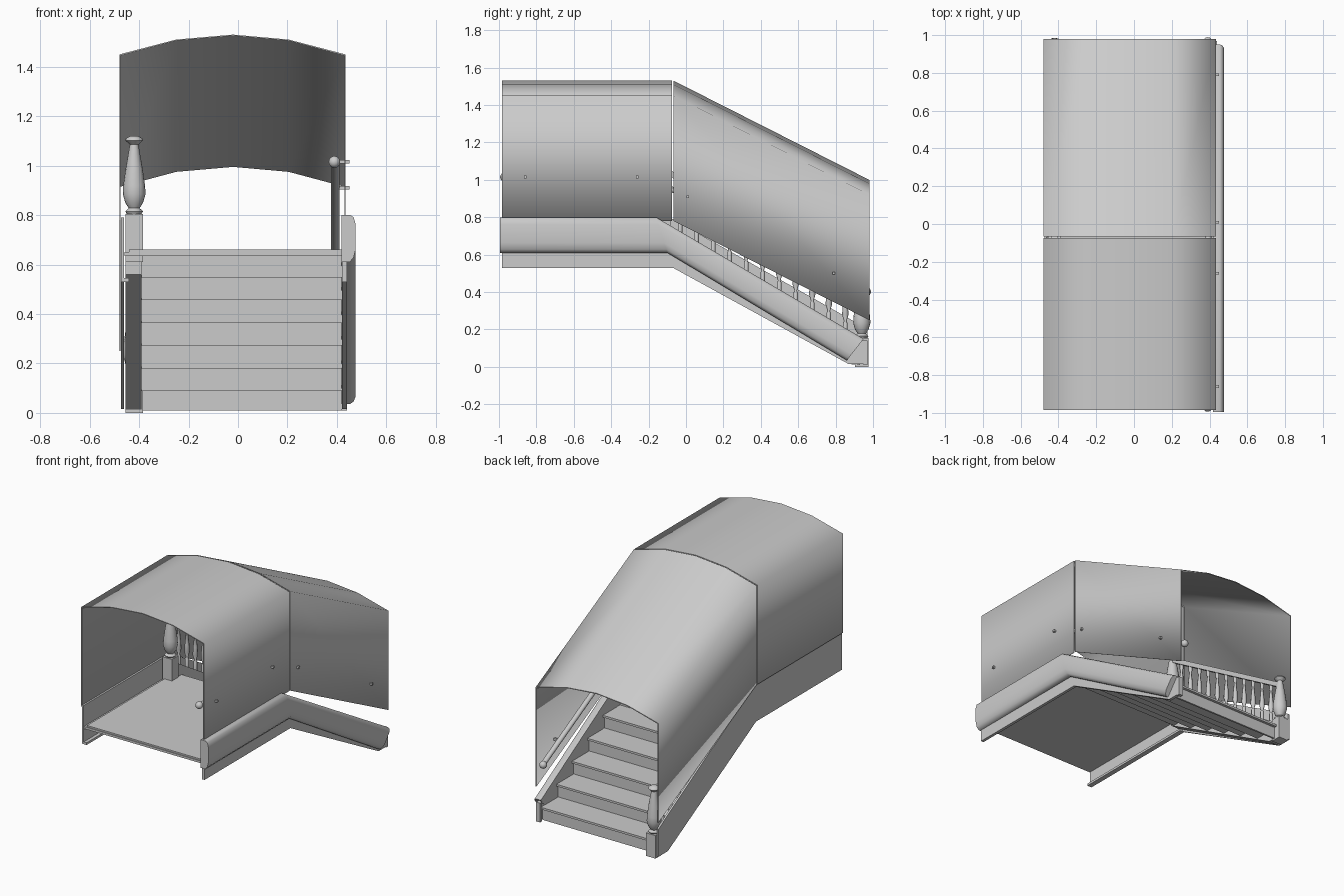
import bpy
import bmesh
from math import cos, sin, tau, radians

cube = bpy.data.objects.get("Cube")
if cube:
    bpy.data.objects.remove(cube)

grey = bpy.data.materials.new("plain grey")
grey.use_nodes = True
TONE = (0.6, 0.6, 0.6, 1)
grey.diffuse_color = TONE
grey.node_tree.nodes["Principled BSDF"].inputs["Base Color"].default_value = TONE


def finish(name, bm, angle=None):
    bmesh.ops.recalc_face_normals(bm, faces=bm.faces)
    mesh = bpy.data.meshes.new(name)
    bm.to_mesh(mesh)
    bm.free()
    mesh.materials.append(grey)
    obj = bpy.data.objects.new(name, mesh)
    bpy.context.collection.objects.link(obj)
    if angle:
        bpy.ops.object.select_all(action='DESELECT')
        obj.select_set(True)
        bpy.context.view_layer.objects.active = obj
        bpy.ops.object.shade_smooth_by_angle(angle=radians(angle))
    return obj


def sweep(name, profile, stations, angle=None, soft=False):
    """Loft an (x, t) profile; each station gives (y, z) at t=0 and at t=1."""
    bm = bmesh.new()
    rings = [[bm.verts.new((x, yb + (yt - yb) * t, zb + (zt - zb) * t)) for x, t in profile]
             for yb, zb, yt, zt in stations]
    n = len(profile)
    for a, b in zip(rings, rings[1:]):
        for i in range(n):
            face = bm.faces.new((a[i], a[(i + 1) % n], b[(i + 1) % n], b[i]))
            face.smooth = soft
    for ring in (rings[0], rings[-1]):
        cap = bm.faces.new(ring)
        for edge in cap.edges:
            edge.smooth = False
    return finish(name, bm, angle)


def bar(x0, x1):
    return [(x0, 0), (x1, 0), (x1, 1), (x0, 1)]


def upright(y, z0, z1):
    return (y, z0, y, z1)


def box(name, x0, x1, y0, y1, z0, z1):
    return sweep(name, bar(x0, x1), [upright(y0, z0, z1), upright(y1, z0, z1)])


def turned(name, x, y, z, profile, sides):
    bm = bmesh.new()
    rings = [[bm.verts.new((x + r * cos(tau * k / sides), y + r * sin(tau * k / sides), z + h))
              for k in range(sides)] for r, h in profile]
    for a, b in zip(rings, rings[1:]):
        for k in range(sides):
            j = (k + 1) % sides
            bm.faces.new((a[k], a[j], b[j], b[k]))
    bm.faces.new(rings[0])
    bm.faces.new(rings[-1])
    return finish(name, bm, 50)


# Canopy: thin arched shell, level over the landing and sloping over the stairs
WALL, RISE, T = 0.78, 0.75, 0.005
arch = [(-0.48, 0.78), (-0.48, 1.45), (-0.25, 1.51), (-0.02, 1.53),
        (0.205, 1.51), (0.435, 1.45), (0.435, 0.78)]
outer = [(x, (z - WALL) / RISE) for x, z in arch]
inner = [(x + (T if x < -0.3 else -T if x > 0.3 else 0), t - (T / RISE if t > 0 else 0))
         for x, t in reversed(outer)]
shell = outer + inner
sweep("landing_canopy", shell,
      [upright(-0.985, WALL, WALL + RISE), upright(-0.074, WALL, WALL + RISE)], soft=True)
sweep("stair_canopy", shell,
      [upright(-0.066, WALL, WALL + RISE), upright(0.98, 0.25, 0.25 + RISE)], soft=True)

# Landing floor with a layered edge
box("landing_floor", -0.46, 0.44, -0.985, -0.06, 0.635, 0.65)
box("landing_top_board", -0.44, 0.44, -0.98, -0.045, 0.65, 0.66)

# Steps: thin risers and treads with a nosing
STEPS, RUN, STEP_H, FOOT = 7, 0.165, 0.092, 0.93
for i in range(STEPS):
    y, z = FOOT - RUN * i, 0.01 + STEP_H * i
    box("riser", -0.39, 0.42, y - 0.012, y, z, z + STEP_H)
    if i < STEPS - 1:
        box("tread", -0.39, 0.42, y - RUN - 0.012, y + 0.018, z + STEP_H - 0.014, z + STEP_H)

# Rounded side cover on the wall side, with a thin plate below it
cover = [(0.418, 0), (0.452, 0), (0.468, 0.1), (0.476, 0.28), (0.476, 0.8),
         (0.468, 0.95), (0.455, 1), (0.418, 1)]
sweep("side_cover", cover,
      [upright(-0.995, 0.61, 0.80), (-0.1, 0.61, -0.16, 0.80), (0.86, 0.035, 0.95, 0.15)], 60)
plate = [upright(-0.985, 0.53, 0.66), upright(-0.07, 0.53, 0.66),
         upright(0.87, 0.015, 0.16), upright(0.95, 0.015, 0.14)]
sweep("wall_side_plate", bar(0.42, 0.44), plate)
box("wall_side_foot", 0.41, 0.44, 0.95, 0.97, 0.01, 0.14)

# Skirt and curb on the balustrade side
sweep("outer_skirt", bar(-0.474, -0.462),
      [upright(-0.985, 0.53, 0.79), upright(-0.07, 0.53, 0.79),
       upright(0.87, 0.015, 0.26), upright(0.97, 0.015, 0.2)])
box("skirt_ledge", -0.474, -0.44, -0.985, -0.07, 0.53, 0.545)
sweep("baluster_curb", bar(-0.455, -0.39),
      [upright(-0.1, 0.56, 0.76), upright(0.87, 0.015, 0.17), upright(0.95, 0.01, 0.12)])

# Newel posts: square block with a turned top
newel = [(0.03, 0.155), (0.036, 0.165), (0.022, 0.178), (0.036, 0.2), (0.046, 0.235),
         (0.044, 0.27), (0.034, 0.34), (0.02, 0.42), (0.017, 0.435), (0.036, 0.452),
         (0.034, 0.46), (0.015, 0.47)]
TOP_Y, TOP_Z, LOW_Y = -0.12, 0.65, 0.94
for where, y, z, drop in (("top", TOP_Y, TOP_Z, 0.04), ("bottom", LOW_Y, 0, 0)):
    turned(where + "_newel", -0.42, y, z, newel, 16)
    box(where + "_newel_block", -0.456, -0.384, y - 0.036, y + 0.036, z - drop, z + 0.155)

# Balustrade between the newels
sweep("baluster_rail", bar(-0.437, -0.403),
      [upright(TOP_Y, TOP_Z + 0.39, TOP_Z + 0.425), upright(LOW_Y, 0.39, 0.425)])
spindle = [(0.012, 0.1), (0.012, 0.18), (0.007, 0.19), (0.017, 0.225), (0.014, 0.28),
           (0.007, 0.35), (0.012, 0.36), (0.012, 0.4)]
COUNT = 11
for i in range(COUNT):
    f = (i + 1) / (COUNT + 1)
    turned("baluster", -0.42, TOP_Y + (LOW_Y - TOP_Y) * f, TOP_Z * (1 - f), spindle, 8)

# Wall handrail with a ball at each end
rail = [(0.393 + 0.017 * cos(tau * k / 10), 0.5 + 0.5 * sin(tau * k / 10)) for k in range(10)]
sweep("wall_handrail", rail,
      [upright(-0.98, 1.0, 1.03), (-0.204, 1.0, -0.196, 1.03), (0.962, 0.388, 0.976, 0.415)], 50)
for y, z in ((-0.97, 1.015), (0.965, 0.402)):
    bm = bmesh.new()
    bmesh.ops.create_uvsphere(bm, u_segments=14, v_segments=8, radius=0.024)
    bmesh.ops.translate(bm, verts=bm.verts, vec=(0.39, y, z))
    finish("handrail_ball", bm, 60)

# Brackets holding the handrail through the wall
for y, z in ((-0.86, 1.015), (-0.26, 1.015), (0.01, 0.91), (0.79, 0.5)):
    box("handrail_bracket", 0.395, 0.45, y - 0.007, y + 0.007, z - 0.007, z + 0.007)
